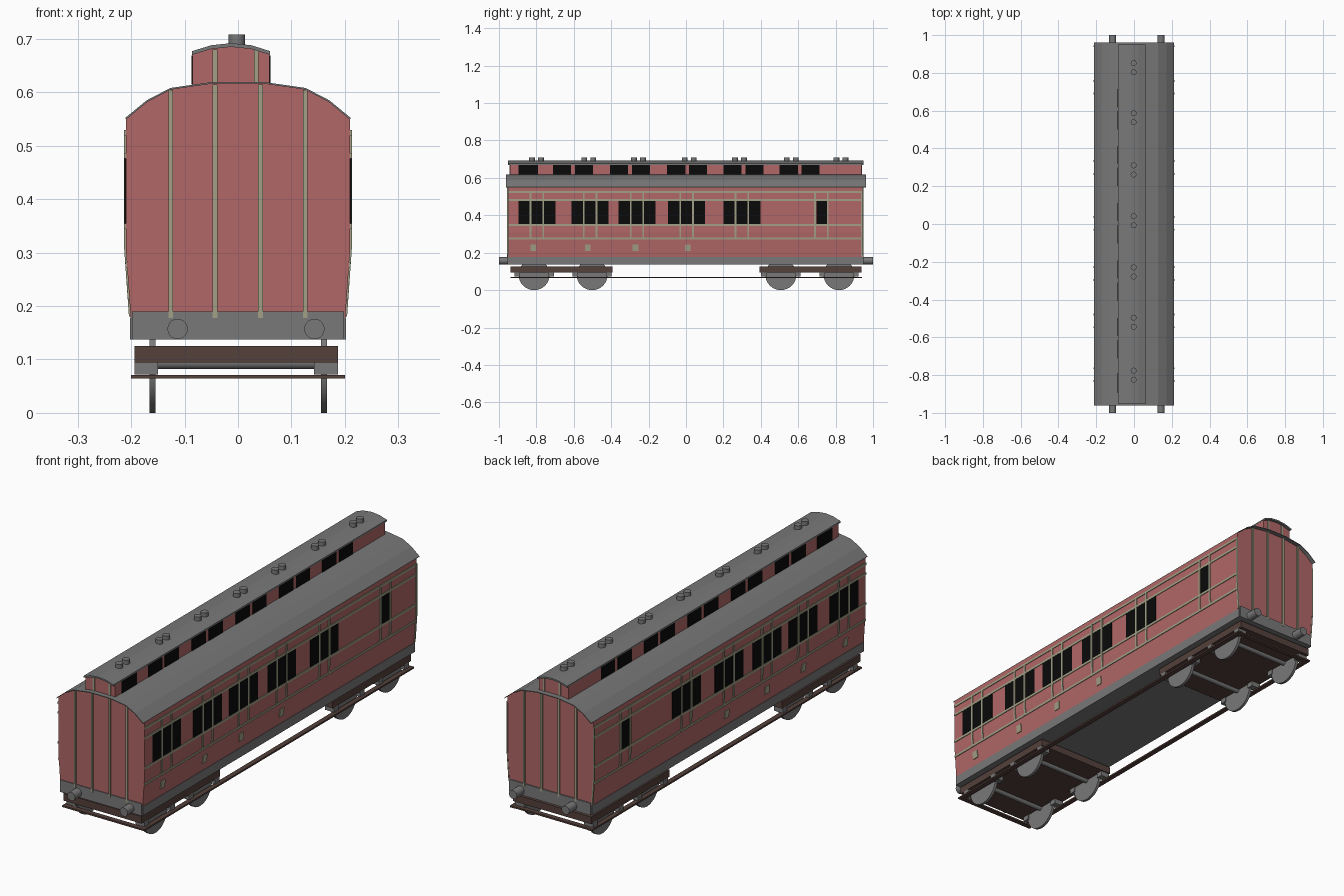
import bpy, bmesh, math
from mathutils import Matrix

if "Cube" in bpy.data.objects:
    bpy.data.objects.remove(bpy.data.objects["Cube"])


def mat(name, r, g, b):
    m = bpy.data.materials.new(name)
    m.diffuse_color = (r, g, b, 1)
    m.use_nodes = True
    m.node_tree.nodes["Principled BSDF"].inputs["Base Color"].default_value = m.diffuse_color
    return m


RED = mat("maroon_red", 0.44, 0.135, 0.135)
GREY = mat("grey", 0.19, 0.19, 0.19)
BLACK = mat("window_black", 0.003, 0.003, 0.003)
SAGE = mat("sage_trim", 0.36, 0.35, 0.24)
BROWN = mat("dark_brown", 0.09, 0.052, 0.043)


def prism(bm, pts, y0, y1):
    """Extrude an (x, z) outline along y."""
    a = [bm.verts.new((x, y0, z)) for x, z in pts]
    b = [bm.verts.new((x, y1, z)) for x, z in pts]
    n = len(pts)
    bm.faces.new(a)
    bm.faces.new(b[::-1])
    for i in range(n):
        bm.faces.new((a[i], b[i], b[(i + 1) % n], a[(i + 1) % n]))


def box(bm, x0, x1, y0, y1, z0, z1):
    prism(bm, [(x0, z0), (x1, z0), (x1, z1), (x0, z1)], y0, y1)


def cyl(bm, r, depth, loc, axis, n=24):
    rot = {"X": Matrix.Rotation(math.pi / 2, 4, "Y"),
           "Y": Matrix.Rotation(math.pi / 2, 4, "X"),
           "Z": Matrix.Identity(4)}[axis]
    bmesh.ops.create_cone(bm, cap_ends=True, segments=n, radius1=r, radius2=r,
                          depth=depth, matrix=Matrix.Translation(loc) @ rot)


def finish(bm, name, material, smooth=False):
    bmesh.ops.recalc_face_normals(bm, faces=bm.faces)
    me = bpy.data.meshes.new(name)
    bm.to_mesh(me)
    bm.free()
    me.materials.append(material)
    ob = bpy.data.objects.new(name, me)
    bpy.context.collection.objects.link(ob)
    if smooth:
        bpy.ops.object.select_all(action="DESELECT")
        ob.select_set(True)
        bpy.context.view_layer.objects.active = ob
        bpy.ops.object.shade_smooth_by_angle(angle=math.radians(35))
    return ob


def side_x(z):
    """Half width of the body at height z (tucks in near the bottom)."""
    return 0.21 - max(0, 0.31 - z) * 0.07


def side_plate(bm, y0, y1, z0, z1, t):
    """Thin plate following the body side, on both sides."""
    zs = [z0] + ([0.31] if z0 < 0.31 < z1 else []) + [z1]
    for s in (-1, 1):
        pts = [(s * (side_x(z) + t), z) for z in zs]
        pts += [(s * (side_x(z) - 0.002), z) for z in reversed(zs)]
        prism(bm, pts, y0, y1)


# Body shell
half_roof = [(0.21, 0.55), (0.17, 0.583), (0.126, 0.606), (0.05, 0.617)]
arch = half_roof + [(-x, z) for x, z in reversed(half_roof)]
bm = bmesh.new()
b = side_x(0.15)
prism(bm, [(-0.21, 0.31), (-b, 0.15), (b, 0.15), (0.21, 0.31)] + arch, -0.95, 0.943)
finish(bm, "body", RED)

# Main roof, a thin arched sheet
bm = bmesh.new()
prism(bm, [(x * 1.005, z + 0.002) for x, z in arch] +
      [(x * 0.998, z - 0.001) for x, z in reversed(arch)], -0.962, 0.962)
finish(bm, "main_roof", GREY)

# Raised clerestory and its roof (slightly off centre)
CX0, CX1 = -0.085, 0.059
top = [(CX1 + 0.001, 0.675), (0.025, 0.686), (-0.013, 0.69), (-0.05, 0.686), (CX0 - 0.001, 0.675)]
bm = bmesh.new()
prism(bm, [(CX0, 0.6), (CX1, 0.6)] +
      [(min(max(x, CX0), CX1), z - 0.003) for x, z in top], -0.94, 0.938)
finish(bm, "clerestory", RED)
bm = bmesh.new()
prism(bm, [(x, z + 0.002) for x, z in top] +
      [(x, z - 0.005) for x, z in reversed(top)], -0.953, 0.95)
finish(bm, "clerestory_roof", GREY)

# Roof vents in pairs
bm = bmesh.new()
for y in (-0.8, -0.52, -0.254, 0.017, 0.286, 0.563, 0.828):
    for d in (-0.024, 0.024):
        cyl(bm, 0.0155, 0.03, (-0.002, y + d, 0.693), "Z", 16)
finish(bm, "roof_vents", GREY, True)

# Side windows: five groups of three and one single
groups = (-0.797, -0.513, -0.262, 0.003, 0.299)
bm = bmesh.new()
for y in groups:
    for d in (-0.067, 0, 0.067):
        side_plate(bm, y + d - 0.032, y + d + 0.032, 0.353, 0.478, 0.002)
side_plate(bm, 0.697, 0.755, 0.353, 0.478, 0.002)
# Clerestory windows
spans = [(-0.896, -0.79)]
for y in (-0.605, -0.3, 0.005, 0.307, 0.607):
    spans += [(y - 0.107, y - 0.009), (y + 0.011, y + 0.107)]
for y0, y1 in spans:
    box(bm, CX1 - 0.002, CX1 + 0.002, y0, y1, 0.615, 0.669)
    box(bm, CX0 - 0.002, CX0 + 0.002, y0, y1, 0.615, 0.669)
finish(bm, "windows", BLACK)

# Side trim: rails, door edges, small door plates, corner strip
bm = bmesh.new()
for z in (0.524, 0.481, 0.349, 0.276):
    side_plate(bm, -0.95, 0.943, z - 0.005, z + 0.005, 0.003)
for c, w in [(y, 0.0335) for y in groups] + [(0.724, 0.034)]:
    for y in (c - w, c + w):
        side_plate(bm, y - 0.005, y + 0.005, 0.272, 0.524, 0.0032)
for y in (-0.817, -0.525, -0.27, 0.01):
    side_plate(bm, y - 0.015, y + 0.015, 0.21, 0.245, 0.003)
side_plate(bm, 0.936, 0.944, 0.18, 0.524, 0.0032)
# End stripes on body and clerestory
for s, yb, yc in ((-1, 0.95, 0.94), (1, 0.943, 0.938)):
    for x, z in ((-0.126, 0.604), (-0.043, 0.615), (0.042, 0.615), (0.126, 0.604)):
        box(bm, x - 0.0045, x + 0.0045, s * (yb - 0.002), s * (yb + 0.006), 0.178, z)
    for x in (-0.043, 0.034):
        box(bm, x - 0.0045, x + 0.0045, s * (yc - 0.002), s * (yc + 0.003), 0.616, 0.68)
finish(bm, "trim", SAGE)

# Underframe with end beams
bm = bmesh.new()
box(bm, -0.2025, 0.2025, -0.951, 0.944, 0.137, 0.178)
box(bm, -0.198, 0.198, -0.954, -0.94, 0.137, 0.19)
box(bm, -0.198, 0.198, 0.935, 0.948, 0.137, 0.19)
finish(bm, "underframe", GREY)

# Buffers
bm = bmesh.new()
for y in (-0.97, 0.97):
    for x in (-0.113, 0.143):
        cyl(bm, 0.019, 0.06, (x, y, 0.157), "Y", 20)
finish(bm, "buffers", GREY, True)

# Bogie plates
bm = bmesh.new()
for y in (-0.665, 0.665):
    box(bm, -0.194, 0.187, y - 0.273, y + 0.273, 0.094, 0.125)
finish(bm, "bogie_frames", BROWN)

# Wheels, axles and axle blocks
wheels, blocks = bmesh.new(), bmesh.new()
for y in (-0.812, -0.502, 0.507, 0.818):
    for x in (-0.16, 0.161):
        cyl(wheels, 0.083, 0.012, (x, y, 0.083), "X", 32)
    cyl(wheels, 0.012, 0.322, (0, y, 0.094), "X", 16)
    for d in (-0.09, 0.09):
        box(blocks, -0.194, -0.15, y + d - 0.015, y + d + 0.015, 0.072, 0.096)
        box(blocks, 0.142, 0.187, y + d - 0.015, y + d + 0.015, 0.072, 0.096)
finish(wheels, "wheels", GREY, True)
finish(blocks, "axle_blocks", GREY)

# Footboard frame running round the coach
bm = bmesh.new()
for s in (-1, 1):
    box(bm, s * 0.178, s * 0.2, -0.938, 0.94, 0.064, 0.071)
    box(bm, -0.178, 0.178, s * 0.916, s * 0.938, 0.064, 0.071)
finish(bm, "footboards", BROWN)
